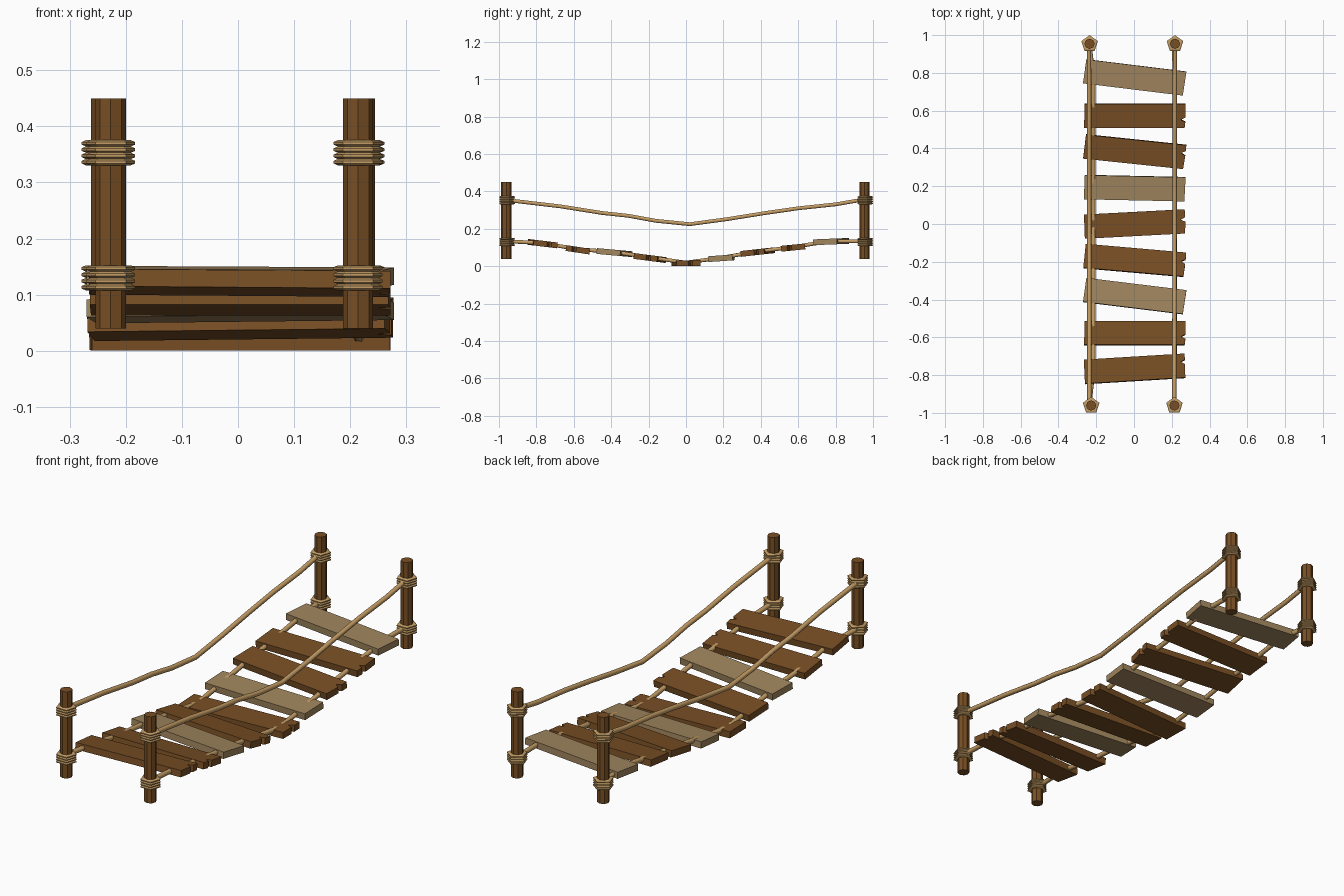
import bpy, bmesh, math
from mathutils import Matrix, Vector

cube = bpy.data.objects.get("Cube")
if cube:
    bpy.data.objects.remove(cube, do_unlink=True)


def material(name, rgb):
    m = bpy.data.materials.new(name)
    m.use_nodes = True
    m.diffuse_color = (*rgb, 1)
    m.node_tree.nodes["Principled BSDF"].inputs["Base Color"].default_value = (*rgb, 1)
    return m


BROWN = material("brown wood", (0.19, 0.078, 0.018))
PALE = material("weathered wood", (0.35, 0.235, 0.11))
ROPE = material("tan rope", (0.56, 0.34, 0.13))


def add_mesh(name, bm, mat):
    bmesh.ops.recalc_face_normals(bm, faces=bm.faces)
    mesh = bpy.data.meshes.new(name)
    bm.to_mesh(mesh)
    bm.free()
    mesh.materials.append(mat)
    ob = bpy.data.objects.new(name, mesh)
    bpy.context.collection.objects.link(ob)
    return ob


def add_post(name, x, y):
    bm = bmesh.new()
    bmesh.ops.create_cone(bm, cap_ends=True, segments=8, radius1=0.027, radius2=0.027,
                          depth=0.41, matrix=Matrix.Translation((x, y, 0.245)))
    add_mesh(name, bm, BROWN)


def add_binding(name, x, y, z, turns=4, pitch=0.0112):
    """Stack of five-sided rope turns, made as one lathed zigzag sleeve."""
    bm = bmesh.new()
    profile = []
    for t in range(turns):
        base = z + (t - turns / 2) * pitch
        profile += [(0.038, base), (0.046, base + pitch * 0.3), (0.046, base + pitch * 0.7)]
    top = z + turns / 2 * pitch
    profile += [(0.038, top), (0.024, top)]
    profile.insert(0, (0.024, z - turns / 2 * pitch))
    loops = []
    for r, h in profile:
        angles = [math.pi / 2 + k * math.tau / 5 for k in range(5)]
        loops.append([bm.verts.new((x + r * math.cos(a), y + r * math.sin(a), h)) for a in angles])
    for low, high in zip(loops, loops[1:]):
        for k in range(5):
            n = (k + 1) % 5
            bm.faces.new((low[k], low[n], high[n], high[k]))
    add_mesh(name, bm, ROPE)


def add_rope(name, points, radius):
    curve = bpy.data.curves.new(name, "CURVE")
    curve.dimensions = "3D"
    curve.bevel_depth = radius
    curve.bevel_resolution = 1
    curve.use_fill_caps = True
    spline = curve.splines.new("POLY")
    spline.points.add(len(points) - 1)
    for p, co in zip(spline.points, points):
        p.co = (*co, 1)
    curve.materials.append(ROPE)
    ob = bpy.data.objects.new(name, curve)
    bpy.context.collection.objects.link(ob)
    bpy.ops.object.select_all(action="DESELECT")
    ob.select_set(True)
    bpy.context.view_layer.objects.active = ob
    bpy.ops.object.convert(target="MESH")


def add_plank(name, y, z, yaw, slope, mat, notch):
    """Board outline, split at one end when notched, extruded to its thickness."""
    w, l, t = 0.064, 0.268, 0.031
    outline = [(-l, -w), (l - 0.004, -w)]
    if notch:
        outline += [(l, notch - 0.012), (l - 0.024, notch), (l, notch + 0.012)]
    outline += [(l, w), (-l + 0.002, w)]
    bm = bmesh.new()
    face = bm.faces.new([bm.verts.new((px, py, -t / 2)) for px, py in outline])
    up = bmesh.ops.extrude_face_region(bm, geom=[face])["geom"]
    bmesh.ops.translate(bm, vec=(0, 0, t),
                        verts=[v for v in up if isinstance(v, bmesh.types.BMVert)])
    place = (Matrix.Translation((0.004, y, z)) @ Matrix.Rotation(math.atan(slope), 4, "X")
             @ Matrix.Rotation(math.radians(yaw), 4, "Z"))
    bm.transform(place)
    add_mesh(name, bm, mat)


# Walkway boards from front to back: y, z, yaw, slope, material, notch position
planks = [
    (-0.767, 0.121, 3.5, -0.12, BROWN, 0.02),
    (-0.578, 0.088, 0, -0.15, BROWN, -0.02),
    (-0.382, 0.073, -7, -0.09, PALE, 0),
    (-0.193, 0.044, -5, -0.13, BROWN, 0.015),
    (0.0, 0.0165, 3, 0.01, BROWN, 0.01),
    (0.190, 0.043, -1.2, 0.07, PALE, 0),
    (0.383, 0.076, -6, 0.11, BROWN, 0.02),
    (0.573, 0.100, 0, 0.10, BROWN, -0.02),
    (0.776, 0.132, -7, 0.04, PALE, 0),
]
for i, spec in enumerate(planks):
    add_plank(f"plank_{i + 1}", *spec)

# Posts with upper and lower rope bindings
posts = {"front_right": (-0.227, -0.961), "back_right": (-0.235, 0.954),
         "front_left": (0.214, -0.961), "back_left": (0.217, 0.954)}
for side, (x, y) in posts.items():
    add_post(side + "_post", x, y)
    add_binding(side + "_upper_binding", x, y, 0.353)
    add_binding(side + "_lower_binding", x, y, 0.130)

# Sagging handrails and the ropes threaded through the boards
rail = [(-0.95, 0.353), (-0.67, 0.320), (-0.45, 0.285), (-0.31, 0.270), (-0.16, 0.243),
        (0.02, 0.225), (0.22, 0.252), (0.42, 0.284), (0.60, 0.310), (0.80, 0.331), (0.95, 0.357)]
deck = [(-0.95, 0.133)] + [(p[0], p[1] + 0.003) for p in planks] + [(0.95, 0.133)]
for side, front_x, back_x, deck_x in (("right", -0.236, -0.238, -0.215), ("left", 0.213, 0.217, 0.215)):
    add_rope(side + "_handrail_rope",
             [(front_x + (back_x - front_x) * (y + 1) / 2, y, z) for y, z in rail], 0.0115)
    add_rope(side + "_deck_rope",
             [(front_x if abs(y) > 0.9 else deck_x, y, z) for y, z in deck], 0.0115)
